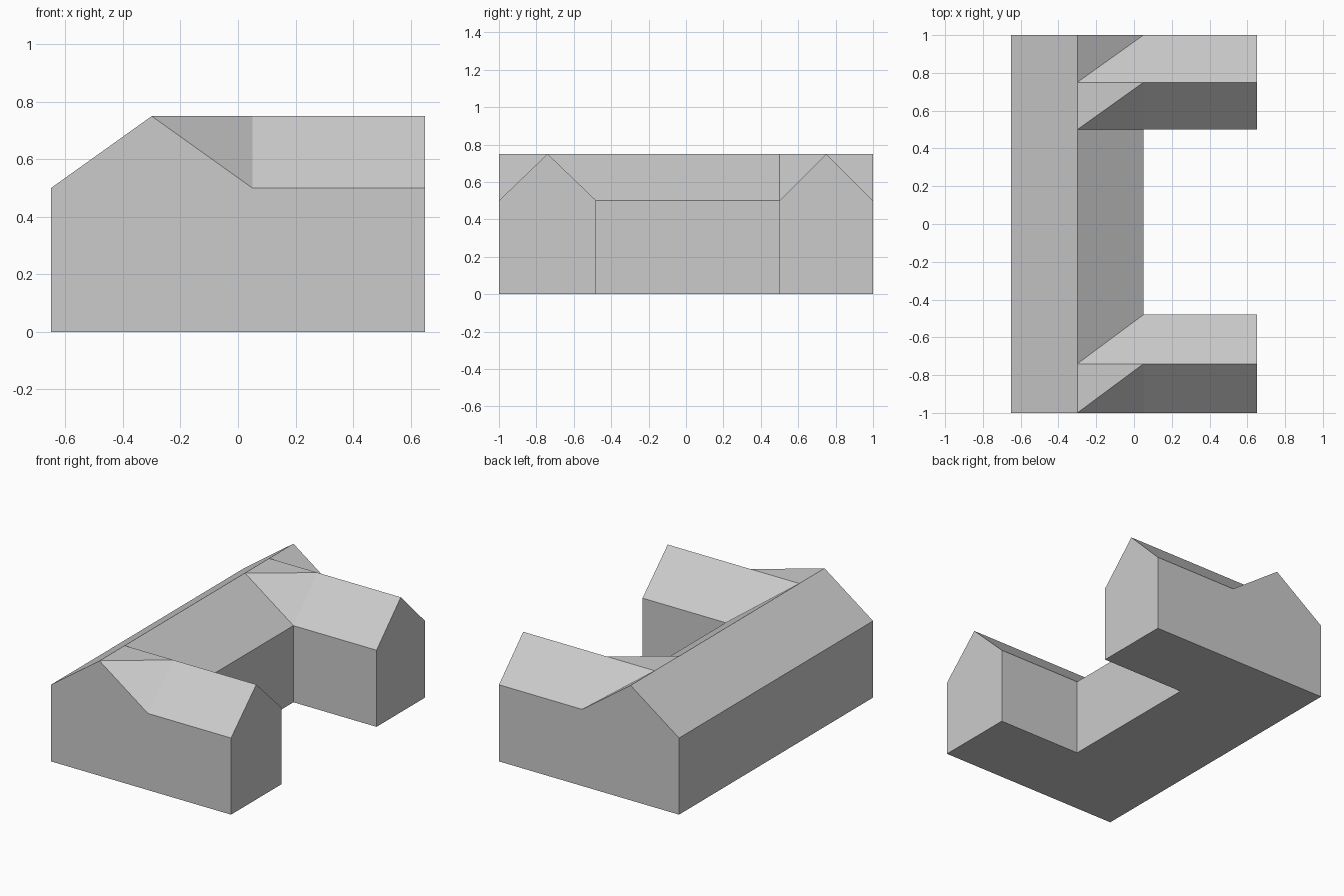
import bpy, bmesh

if "Cube" in bpy.data.objects:
    bpy.data.objects.remove(bpy.data.objects["Cube"])

# Key plan lines and heights
W, RX, E, X = -0.65, -0.30, 0.05, 0.65       # west wall, main ridge, courtyard wall, wing ends
EAVE, TOP = 0.50, 0.75
WINGS = [(-1.0, -0.74, -0.48), (0.5, 0.75, 1.0)]   # south eave, ridge, north eave

bm = bmesh.new()


def face(*pts):
    bm.faces.new([bm.verts.new(p) for p in pts])


def wall(a, b):
    """Upright rectangle from the ground to the eaves."""
    face((*a, 0), (*b, 0), (*b, EAVE), (*a, EAVE))


def wing(s, r, n):
    # south slope, twisted up to the main ridge by a triangle
    face((E, s, EAVE), (X, s, EAVE), (X, r, TOP), (E, r, TOP))
    face((RX, s, TOP), (E, s, EAVE), (E, r, TOP))
    # flat triangle beside the main ridge
    face((RX, s, TOP), (E, r, TOP), (RX, r, TOP))
    # north slope running into the valley
    face((RX, r, TOP), (E, r, TOP), (X, r, TOP), (X, n, EAVE), (E, n, EAVE))
    # gable end
    face((X, s, 0), (X, n, 0), (X, n, EAVE), (X, r, TOP), (X, s, EAVE))


def long_wall(y):
    """Outer side wall with the main gable."""
    face((W, y, 0), (X, y, 0), (X, y, EAVE), (E, y, EAVE), (RX, y, TOP), (W, y, EAVE))


for w in WINGS:
    wing(*w)
(s0, r0, n0), (s1, r1, n1) = WINGS

# Main roof: west slope, courtyard slope, corner past the north wing
face((W, s0, EAVE), *[(RX, y, TOP) for y in (s0, r0, s1, r1, n1)], (W, n1, EAVE))
face((RX, r0, TOP), (E, n0, EAVE), (E, s1, EAVE), (RX, s1, TOP))
face((RX, r1, TOP), (E, n1, EAVE), (RX, n1, TOP))

# Walls
long_wall(s0)
long_wall(n1)
wall((W, s0), (W, n1))
wall((E, n0), (E, s1))
wall((E, n0), (X, n0))
wall((E, s1), (X, s1))

# U-shaped floor
face(*[(x, y, 0) for x, y in ((W, s0), (X, s0), (X, n0), (E, n0),
                              (E, s1), (X, s1), (X, n1), (W, n1))])

bmesh.ops.remove_doubles(bm, verts=bm.verts[:], dist=1e-4)
bmesh.ops.recalc_face_normals(bm, faces=bm.faces[:])
mesh = bpy.data.meshes.new("u_shaped_house")
bm.to_mesh(mesh)
bm.free()
bpy.context.collection.objects.link(bpy.data.objects.new("u_shaped_house", mesh))
